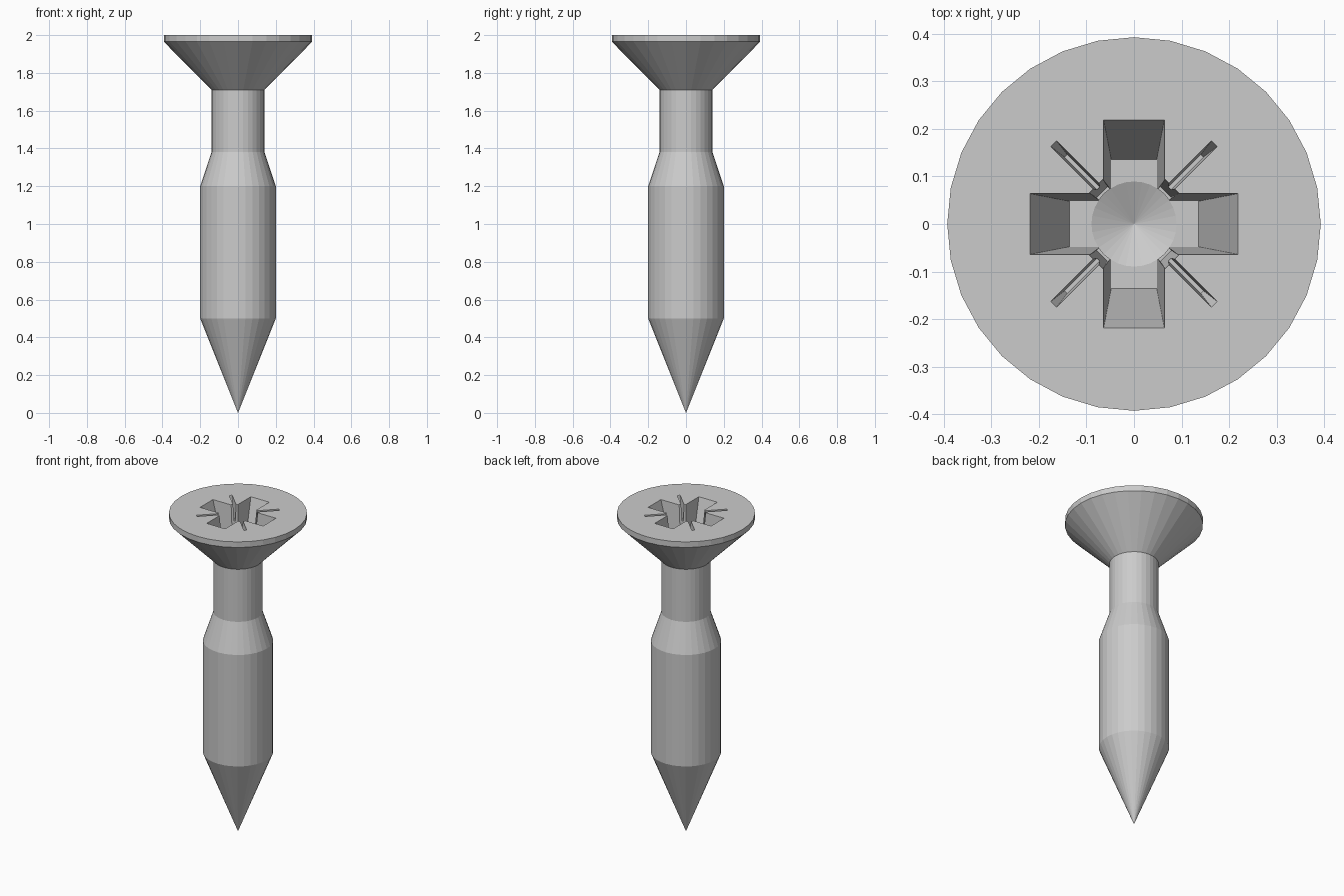
import bpy, bmesh
from math import cos, sin, pi

if "Cube" in bpy.data.objects:
    bpy.data.objects.remove(bpy.data.objects["Cube"])

SEG = 32
TOP = 2.0


def make_object(name, bm):
    bmesh.ops.recalc_face_normals(bm, faces=bm.faces[:])
    mesh = bpy.data.meshes.new(name)
    bm.to_mesh(mesh)
    bm.free()
    obj = bpy.data.objects.new(name, mesh)
    bpy.context.collection.objects.link(obj)
    return obj


def lathe(name, profile):
    """Closed solid of revolution; zero radius means a pole, open ends get a cap."""
    bm = bmesh.new()
    rings = []
    for r, z in profile:
        if r == 0:
            rings.append([bm.verts.new((0, 0, z))])
        else:
            rings.append([bm.verts.new((r * cos(2 * pi * i / SEG),
                                        r * sin(2 * pi * i / SEG), z))
                          for i in range(SEG)])
    for a, b in zip(rings, rings[1:]):
        for i in range(SEG):
            j = (i + 1) % SEG
            if len(a) == 1:
                bm.faces.new((a[0], b[j], b[i]))
            else:
                bm.faces.new((a[i], a[j], b[j], b[i]))
    bm.faces.new(rings[-1])
    return make_object(name, bm)


def bar(name, angle, depth, top, bottom):
    """Tapered bar through the axis; top and bottom are (half length, half width)."""
    over = 0.05
    k = 1 + over / depth
    high = [b + (t - b) * k for t, b in zip(top, bottom)]
    bm = bmesh.new()
    rings = []
    for (l, w), z in ((bottom, TOP - depth), (high, TOP + over)):
        rings.append([bm.verts.new((x * cos(angle) - y * sin(angle),
                                    x * sin(angle) + y * cos(angle), z))
                      for x, y in ((-l, -w), (l, -w), (l, w), (-l, w))])
    lo, hi = rings
    for i in range(4):
        j = (i + 1) % 4
        bm.faces.new((lo[i], lo[j], hi[j], hi[i]))
    bm.faces.new(lo[::-1])
    bm.faces.new(hi)
    return make_object(name, bm)


# Screw body: point, shank, neck and countersunk head
screw = lathe("screw", [(0, 0), (0.2, 0.5), (0.2, 1.2), (0.14, 1.38),
                        (0.14, 1.71), (0.393, 1.965), (0.393, TOP)])

# Drive recess: round core with conical floor
DEPTH = 0.28
cutters = [lathe("core_cutter", [(0, TOP - DEPTH - 0.04), (0.0895, TOP - DEPTH),
                                 (0.0895, TOP + 0.04)])]
# Cross slots, small diagonal corners and thin diagonal marks
for i in range(2):
    a = i * pi / 2
    cutters.append(bar("slot_cutter", a, DEPTH, (0.219, 0.064), (0.136, 0.048)))
    cutters.append(bar("corner_cutter", a + pi / 4, DEPTH - 0.01,
                       (0.113, 0.020), (0.095, 0.016)))
    cutters.append(bar("mark_cutter", a + pi / 4, 0.1,
                       (0.239, 0.0085), (0.203, 0.004)))

for c in cutters:
    c.hide_render = True
    c.hide_set(True)
    mod = screw.modifiers.new(c.name, 'BOOLEAN')
    mod.operation = 'DIFFERENCE'
    mod.solver = 'EXACT'
    mod.object = c

# Bake the recess and remove the cutters
dg = bpy.context.evaluated_depsgraph_get()
baked = bpy.data.meshes.new_from_object(screw.evaluated_get(dg))
screw.modifiers.clear()
screw.data = baked
for c in cutters:
    bpy.data.objects.remove(c)
